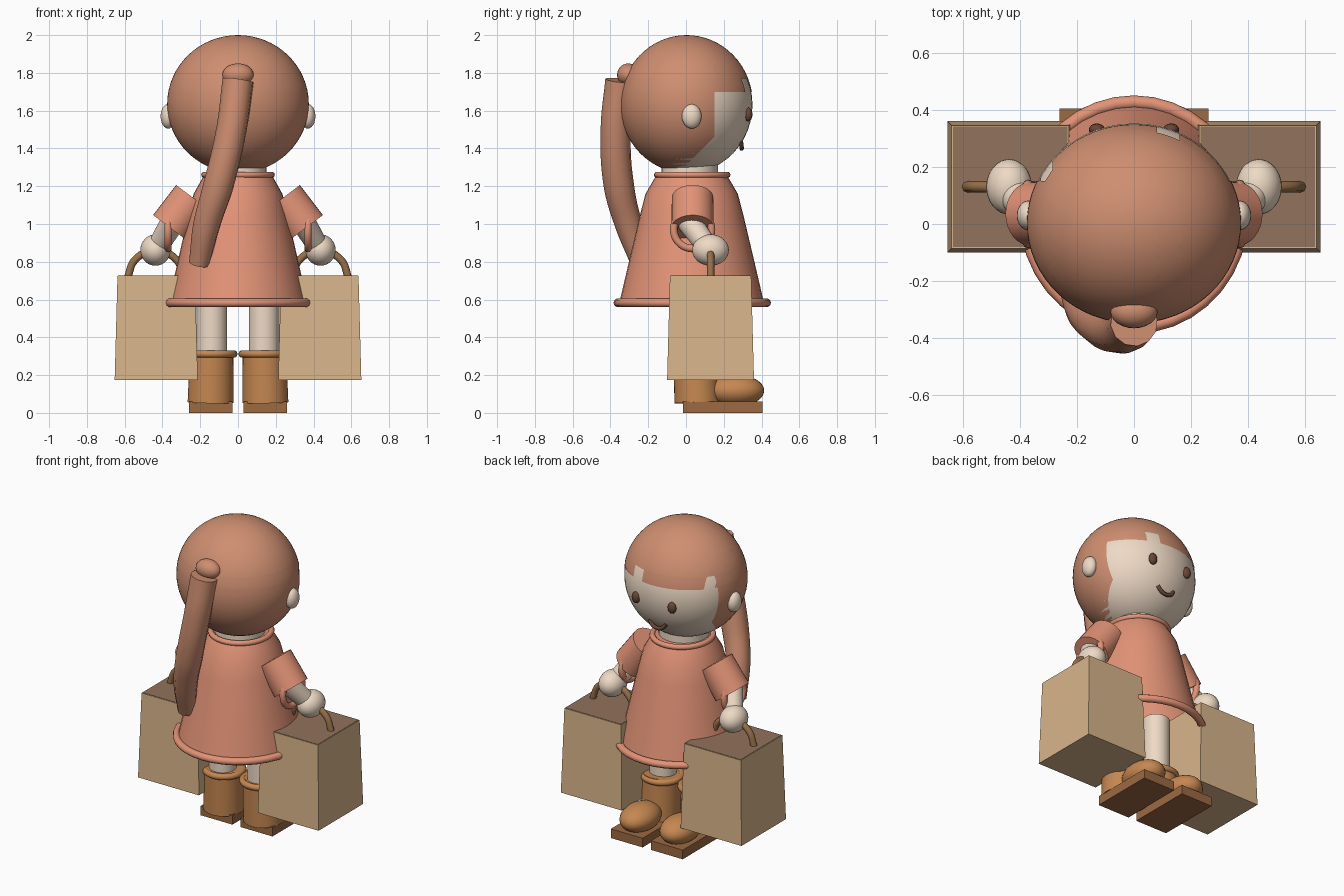
import bpy, bmesh, math
from mathutils import Vector

if "Cube" in bpy.data.objects:
    bpy.data.objects.remove(bpy.data.objects["Cube"])

def material(name, rgb):
    m = bpy.data.materials.new(name)
    m.diffuse_color = (*[(c / 255) ** 2.2 for c in rgb], 1)
    m.use_nodes = True
    m.node_tree.nodes["Principled BSDF"].inputs["Base Color"].default_value = m.diffuse_color
    return m

HAIR = material("hair_brown", (205, 141, 112))
DRESS = material("dress_coral", (226, 146, 118))
SKIN = material("skin", (238, 217, 196))
PAPER = material("bag_tan", (216, 180, 138))
LID = material("bag_brown", (145, 114, 92))
CORD = material("handle_brown", (150, 112, 75))
BOOT = material("boot_brown", (196, 134, 82))
SOLE = material("sole_brown", (155, 105, 68))
DARK = material("feature_dark", (105, 72, 58))

def finish(name, mat, smooth=True):
    o = bpy.context.object
    o.name = name
    o.data.materials.append(mat)
    if smooth:
        bpy.ops.object.shade_smooth_by_angle(angle=math.radians(40))
    return o

def ball(name, mat, loc, size, seg=32):
    bpy.ops.mesh.primitive_uv_sphere_add(segments=seg, ring_count=seg // 2, location=loc)
    bpy.context.object.scale = size
    bpy.ops.object.transform_apply(location=False)
    return finish(name, mat)

def rod(name, mat, a, b, r1, r2, seg=32):
    a, b = Vector(a), Vector(b)
    bpy.ops.mesh.primitive_cone_add(vertices=seg, radius1=r1, radius2=r2, depth=(b - a).length,
                                    location=(a + b) / 2,
                                    rotation=(b - a).to_track_quat('Z', 'Y').to_euler())
    return finish(name, mat)

def ring(name, mat, loc, major, minor, rot=(0, 0, 0), scale=(1, 1, 1)):
    bpy.ops.mesh.primitive_torus_add(major_segments=36, minor_segments=10, location=loc,
                                     rotation=rot, major_radius=major, minor_radius=minor)
    bpy.context.object.scale = scale
    return finish(name, mat)

def tube(name, mat, pts, depth, radii=None, res=4):
    c = bpy.data.curves.new(name, 'CURVE')
    c.dimensions, c.bevel_depth, c.bevel_resolution = '3D', depth, res
    c.use_fill_caps = True
    c.resolution_u = 6
    s = c.splines.new('BEZIER')
    s.bezier_points.add(len(pts) - 1)
    for i, (p, co) in enumerate(zip(s.bezier_points, pts)):
        p.co = co
        p.handle_left_type = p.handle_right_type = 'AUTO'
        p.radius = radii[i] if radii else 1
    o = bpy.data.objects.new(name, c)
    bpy.context.collection.objects.link(o)
    c.materials.append(mat)
    return o

def box(name, mat, x, y, z, top_inset=0.0):
    bpy.ops.mesh.primitive_cube_add(size=2, location=(sum(x) / 2, sum(y) / 2, sum(z) / 2))
    h = [(b - a) / 2 for a, b in (x, y, z)]
    for v in bpy.context.object.data.vertices:
        t = top_inset if v.co.z > 0 else 0
        v.co = (v.co.x * (h[0] - t), v.co.y * (h[1] - t), v.co.z * h[2])
    return finish(name, mat, False)

# Head and neck
ball("head", SKIN, (0, 0.005, 1.63), (0.371, 0.347, 0.361), 48)
rod("neck", SKIN, (0, 0.02, 1.2), (0, 0.02, 1.34), 0.15, 0.15)

# Hair shell with the face opening and two fringe notches
hair = ball("hair", HAIR, (0, 0.003, 1.635), (0.375, 0.351, 0.365), 64)
bm = bmesh.new()
bm.from_mesh(hair.data)
off = hair.location
for co, no in (((0, 0.15, 0), (0, 1, 0)), ((0, 0, 1.70), (0, 0, 1)), ((0, 0, 1.77), (0, 0, 1)),
               ((0, 0, 1.31), (0, 1, -1)), ((0.08, 0, 0), (1, 0, 0)), ((0.16, 0, 0), (1, 0, 0)),
               ((-0.325, 0, 0), (1, 0, 0)), ((-0.285, 0, 0), (1, 0, 0))):
    bmesh.ops.bisect_plane(bm, geom=bm.verts[:] + bm.edges[:] + bm.faces[:],
                           plane_co=Vector(co) - off, plane_no=no)

def is_face_opening(p):
    if p.y - p.z > -1.31:
        return True
    if p.y < 0.15:
        return False
    notch = 0.08 < p.x < 0.16 or -0.325 < p.x < -0.285
    return p.z < (1.77 if notch else 1.70)

bmesh.ops.delete(bm, geom=[f for f in bm.faces if is_face_opening(f.calc_center_median() + off)],
                 context='FACES')
bm.to_mesh(hair.data)
bm.free()

# Ponytail and its knob
ball("ponytail_knob", HAIR, (0, -0.305, 1.79), (0.083, 0.06, 0.06), 24)
tail = tube("ponytail", HAIR,
            [(0, -0.345, 1.76), (-0.035, -0.372, 1.5), (-0.105, -0.355, 1.2),
             (-0.165, -0.305, 1.0), (-0.205, -0.235, 0.79)],
            0.085, [0.98, 0.95, 0.95, 0.85, 0.65])

# Face features
for s, side in ((-1, "left"), (1, "right")):
    ball(f"eye_{side}", DARK, (s * 0.13, 0.33, 1.58), (0.028, 0.022, 0.037), 16)
    ball(f"ear_{side}", SKIN, (s * 0.37, 0.03, 1.57), (0.04, 0.052, 0.065), 24)
tube("mouth", DARK, [(-0.06, 0.29, 1.44), (-0.035, 0.294, 1.41), (0, 0.294, 1.40),
                     (0.035, 0.294, 1.41), (0.06, 0.29, 1.44)], 0.012)

# Dress: open flared profile spun round, with hem and collar bands
prof = [(0.175, 1.265), (0.19, 1.24), (0.235, 1.16), (0.265, 1.04), (0.315, 0.82), (0.37, 0.575)]
bm = bmesh.new()
vs = [bm.verts.new((r, 0, z)) for r, z in prof]
es = [bm.edges.new(e) for e in zip(vs, vs[1:])]
bmesh.ops.spin(bm, geom=vs + es, cent=(0, 0, 0), axis=(0, 0, 1), angle=math.tau, steps=36)
bmesh.ops.remove_doubles(bm, verts=bm.verts[:], dist=1e-4)
top = [e for e in bm.edges if e.is_boundary and e.verts[0].co.z > 1.2]
bmesh.ops.contextual_create(bm, geom=top)
for v in bm.verts:
    v.co.y *= 1.04
bmesh.ops.recalc_face_normals(bm, faces=bm.faces[:])
me = bpy.data.meshes.new("dress")
bm.to_mesh(me)
bm.free()
dress = bpy.data.objects.new("dress", me)
bpy.context.collection.objects.link(dress)
dress.location.y = 0.03
bpy.context.view_layer.objects.active = dress
bpy.ops.object.select_all(action='DESELECT')
dress.select_set(True)
finish("dress", DRESS)
ring("dress_hem", DRESS, (0, 0.033, 0.583), 0.378, 0.023, scale=(1, 1.04, 1))
ring("dress_collar", DRESS, (0, 0.033, 1.26), 0.178, 0.017, scale=(1, 1.04, 1))

for s, side in ((-1, "left"), (1, "right")):
    # Arm with short sleeve, cuff ring and hand
    rod(f"sleeve_{side}", DRESS, (s * 0.24, 0.035, 1.14), (s * 0.36, 0.035, 0.98), 0.11, 0.112)
    ring(f"cuff_{side}", DRESS, (s * 0.37, 0.035, 0.97), 0.1, 0.02, (0, math.pi / 2, 0))
    rod(f"arm_{side}", SKIN, (s * 0.34, 0.01, 1.02), (s * 0.43, 0.12, 0.87), 0.065, 0.055)
    ball(f"hand_{side}", SKIN, (s * 0.437, 0.13, 0.862), (0.08, 0.097, 0.083))
    # Shopping bag with lid panel and arched handle
    xs = sorted((s * 0.213, s * 0.653))
    box(f"bag_{side}", PAPER, xs, (-0.1, 0.36), (0.175, 0.725), 0.015)
    xl = sorted((s * 0.232, s * 0.634))
    box(f"bag_top_{side}", LID, xl, (-0.081, 0.341), (0.70, 0.727))
    tube(f"bag_handle_{side}", CORD, [(s * x, 0.13, z) for x, z in
         ((0.585, 0.715), (0.545, 0.81), (0.435, 0.86), (0.325, 0.81), (0.285, 0.715))], 0.02, res=2)
    # Leg and boot
    rod(f"leg_{side}", SKIN, (s * 0.138, 0.04, 0.28), (s * 0.138, 0.04, 0.7), 0.081, 0.081)
    rod(f"boot_shaft_{side}", BOOT, (s * 0.145, 0.06, 0.055), (s * 0.14, 0.05, 0.33), 0.122, 0.115)
    ring(f"boot_cuff_{side}", BOOT, (s * 0.135, 0.05, 0.312), 0.113, 0.02)
    ball(f"boot_toe_{side}", BOOT, (s * 0.145, 0.262, 0.118), (0.11, 0.152, 0.085))
    box(f"boot_sole_{side}", SOLE, sorted((s * 0.03, s * 0.26)), (-0.015, 0.405), (0, 0.06))
